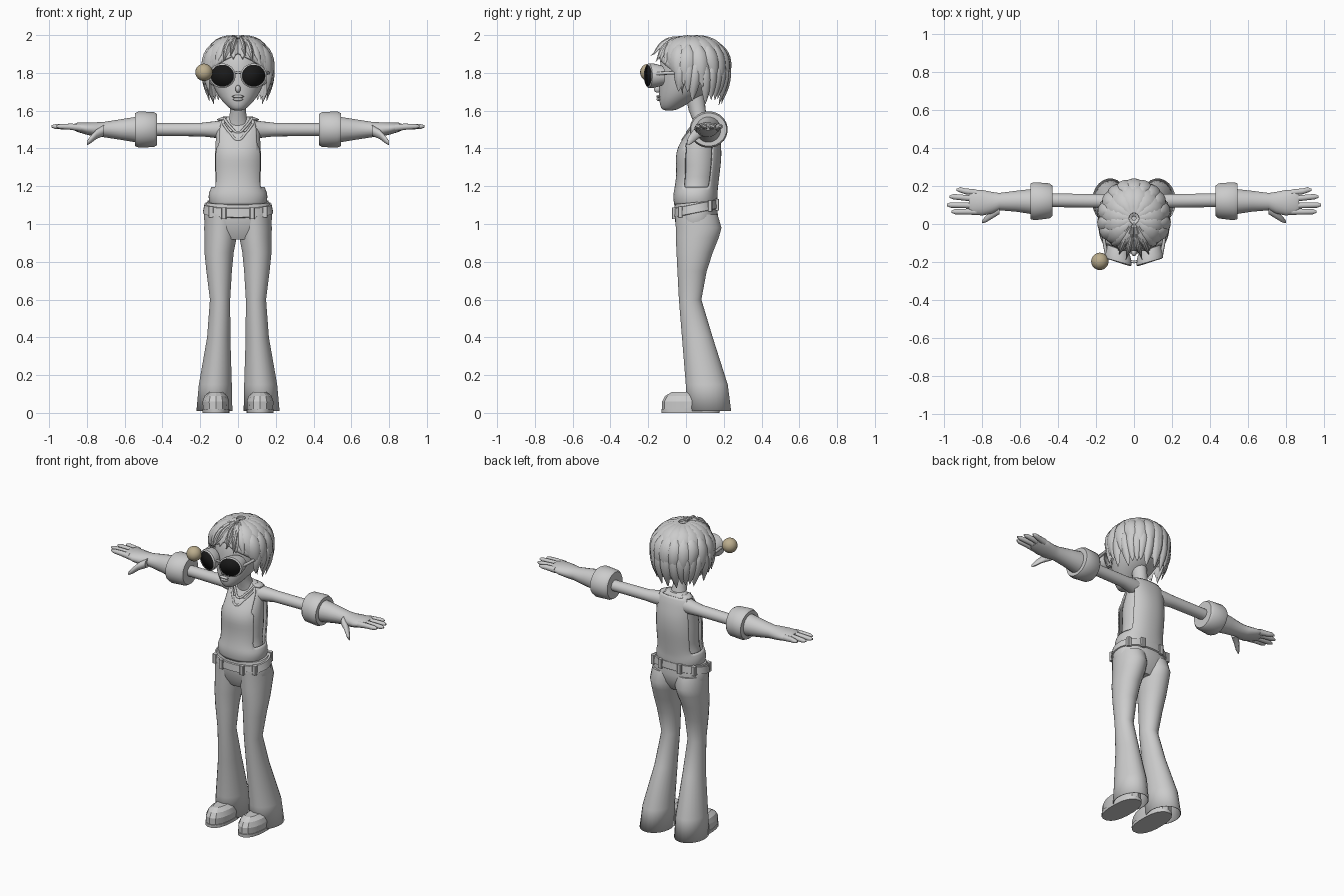
import bpy, bmesh, math, random
from mathutils import Vector

if "Cube" in bpy.data.objects:
    bpy.data.objects.remove(bpy.data.objects["Cube"])
random.seed(4)
pi = math.pi


def material(name, col):
    m = bpy.data.materials.new(name)
    m.diffuse_color = (*col, 1)
    m.use_nodes = True
    m.node_tree.nodes["Principled BSDF"].inputs["Base Color"].default_value = m.diffuse_color
    return m


def finish(name, bm, mirror=False, sub=0, thick=0, angle=40):
    bmesh.ops.recalc_face_normals(bm, faces=bm.faces)
    me = bpy.data.meshes.new(name)
    bm.to_mesh(me)
    bm.free()
    ob = bpy.data.objects.new(name, me)
    bpy.context.collection.objects.link(ob)
    bpy.ops.object.select_all(action='DESELECT')
    ob.select_set(True)
    bpy.context.view_layer.objects.active = ob
    bpy.ops.object.shade_smooth_by_angle(angle=math.radians(angle))
    if mirror:
        ob.modifiers.new("mirror", 'MIRROR').use_clip = False
        ob.modifiers["mirror"].use_mirror_merge = False
    if sub:
        ob.modifiers.new("sub", 'SUBSURF').levels = sub
        ob.modifiers["sub"].render_levels = sub
    if thick:
        ob.modifiers.new("shell", 'SOLIDIFY').thickness = thick
    return ob


def loft(bm, rings, n=20, axis='z', caps=(True, True), power=1.0, tilt=0):
    """rings: (station, centre1, centre2, radius1, radius2) along z (x,y) or x (y,z)"""
    loops = []
    for s, c1, c2, r1, r2 in rings:
        row = []
        for i in range(n):
            a = 2 * pi * (i + .5) / n
            c, d = math.cos(a), math.sin(a)
            p = c1 + r1 * math.copysign(abs(c) ** power, c)
            q = c2 + r2 * math.copysign(abs(d) ** power, d)
            row.append(bm.verts.new((p, q, s + tilt * q) if axis == 'z' else (s, p, q)))
        loops.append(row)
    for u, v in zip(loops, loops[1:]):
        for i in range(n):
            j = (i + 1) % n
            bm.faces.new((u[i], u[j], v[j], v[i]))
    for on, row in zip(caps, (loops[0], loops[-1])):
        if on:
            bm.faces.new(row)


def part(name, rings, n=20, axis='z', caps=(True, True), power=1.0, tilt=0, **kw):
    bm = bmesh.new()
    loft(bm, rings, n, axis, caps, power, tilt)
    return finish(name, bm, **kw)


def ball(name, loc, size, mat=None):
    bm = bmesh.new()
    bmesh.ops.create_uvsphere(bm, u_segments=20, v_segments=12, radius=1)
    for v in bm.verts:
        v.co = Vector(loc) + Vector(a * b for a, b in zip(v.co, size))
    ob = finish(name, bm)
    if mat:
        ob.data.materials.append(mat)


def tube(name, pts, r):
    cu = bpy.data.curves.new(name, 'CURVE')
    cu.dimensions, cu.bevel_depth, cu.bevel_resolution = '3D', r, 2
    sp = cu.splines.new('BEZIER')
    sp.bezier_points.add(len(pts) - 1)
    for b, p in zip(sp.bezier_points, pts):
        b.co, b.handle_left_type, b.handle_right_type = p, 'AUTO', 'AUTO'
    bpy.context.collection.objects.link(bpy.data.objects.new(name, cu))


# shoes and soles
part("shoes", [(.02, .117, .025, .07, .152), (.06, .117, .025, .072, .152),
               (.09, .117, .03, .062, .14), (.11, .117, .035, .036, .11)], 14, mirror=True, power=.85, angle=20)
part("soles", [(0, .117, .025, .072, .155), (.02, .117, .025, .073, .156)], 20, mirror=True, power=.85)

# flared trousers
part("trouser_legs", [(.01, .125, .12, .096, .12), (.15, .12, .11, .088, .112), (.4, .102, .06, .062, .082),
                      (.6, .095, .022, .054, .06), (.75, .1, .032, .068, .078), (.85, .1, .046, .078, .097),
                      (.93, .092, .06, .086, .115), (.98, .09, .067, .09, .122), (1.05, .085, .055, .09, .113)],
     24, caps=(False, True), mirror=True, thick=.004)
part("trouser_hips", [(.92, 0, .05, .13, .075), (.97, 0, .055, .172, .105), (1.03, 0, .055, .182, .115),
                      (1.08, 0, .05, .178, .113), (1.11, 0, .05, .165, .11)], 28, power=.9, tilt=.1)
part("belt", [(1.045, 0, .05, .17, .112), (1.05, 0, .05, .187, .122), (1.095, 0, .05, .178, .119),
              (1.1, 0, .05, .15, .1)], 32, power=.9, tilt=.2)
for k, deg in enumerate((22, 50, 128, 160)):
    a = math.radians(deg)
    x, y = .182 * math.sin(a) ** .9, .05 - .12 * math.copysign(abs(math.cos(a)) ** .9, math.cos(a))
    z = 1.04 + .2 * y
    part(f"belt_loop_{k}", [(z, x, y, .014, .012), (z + .06, x, y, .014, .012)], 8, power=.4, mirror=True)

# body under the top, neck
torso = [(1.10, 0, .05, .148, .112), (1.13, 0, .05, .157, .118), (1.165, 0, .05, .156, .117),
         (1.195, 0, .055, .141, .115), (1.25, 0, .062, .14, .114), (1.31, 0, .066, .142, .118),
         (1.36, 0, .066, .142, .122), (1.41, 0, .072, .14, .115), (1.45, 0, .082, .137, .1),
         (1.49, 0, .09, .135, .083), (1.525, 0, .098, .13, .067), (1.555, 0, .1, .112, .052),
         (1.57, 0, .095, .075, .042)]
part("body", [(z, x, y, a * .86, b * .86) for z, x, y, a, b in torso], 28)
part("neck", [(1.5, 0, .09, .07, .05), (1.55, 0, .08, .05, .045), (1.6, 0, .06, .042, .045),
              (1.69, 0, .045, .045, .05)], 18)

# loose sleeveless top with deep armholes and open neck
bm = bmesh.new()
loft(bm, torso, 36, caps=(False, False), power=.9)
cut = []
for f in bm.faces:
    x, y, z = f.calc_center_median()
    arm = abs(x) > .085 and 1.2 < z < 1.545 and -.005 < y < .135 and abs(x) > .1 - (z - 1.4) * .1
    neck = abs(x) < .07 and ((z > 1.5 and y < .1) or z > 1.55)
    if arm or neck:
        cut.append(f)
bmesh.ops.delete(bm, geom=cut, context='FACES')
finish("sleeveless_top", bm, sub=1, thick=.008, angle=180)
for k, (w, top, low, y0, y1) in enumerate(((.075, 1.56, 1.485, .065, .006), (.078, 1.53, 1.445, .045, -.018))):
    tube(f"neckline_fold_{k}", [(-w, y0, top), (-w * .5, (y0 + y1) / 2 - .008, (top + low) / 2 - .01), (0, y1, low),
                               (w * .5, (y0 + y1) / 2 - .008, (top + low) / 2 - .01), (w, y0, top)], .007)

# arms, cuffs, gloves
part("upper_arms", [(.08, .105, 1.5, .05, .05), (.13, .115, 1.5, .043, .043), (.19, .122, 1.5, .037, .036),
                    (.45, .125, 1.5, .036, .034)], 18, axis='x', mirror=True)
part("cuffs", [(.43, .122, 1.5, .04, .04), (.43, .122, 1.5, .08, .084), (.445, .122, 1.5, .093, .093),
               (.525, .12, 1.5, .101, .097), (.545, .12, 1.5, .095, .088), (.545, .12, 1.5, .05, .05)],
     24, axis='x', mirror=True)
part("gloves", [(.53, .118, 1.5, .068, .07), (.62, .12, 1.5, .056, .055), (.71, .118, 1.5, .046, .041),
                (.75, .112, 1.5, .058, .039), (.8, .112, 1.505, .068, .033), (.85, .115, 1.512, .066, .025),
                (.87, .116, 1.513, .055, .016)], 20, axis='x', mirror=True)
bm = bmesh.new()
for y0, y1, tip in ((.165, .18, .935), (.132, .144, .972), (.097, .1, .987), (.065, .065, .962)):
    loft(bm, [(.83, y0, 1.51, .018, .02), (.89, (y0 + y1) / 2, 1.515, .016, .016),
              (tip - .02, y1, 1.516, .015, .013), (tip, y1, 1.517, .006, .006)], 10, 'x')
loft(bm, [(.71, .085, 1.495, .035, .03), (.75, .052, 1.475, .026, .026), (.782, .025, 1.445, .018, .02),
          (.8, .012, 1.428, .008, .011)], 12, 'x')
finish("fingers", bm, mirror=True)

# head and face
part("head", [(1.6, 0, -.09, .025, .028), (1.612, 0, -.083, .046, .05), (1.65, 0, -.055, .085, .088),
              (1.7, 0, -.01, .12, .133), (1.76, 0, .02, .142, .163), (1.82, 0, .03, .15, .172),
              (1.9, 0, .03, .138, .16), (1.95, 0, .03, .09, .11)], 28, sub=1)
ball("nose", (0, -.15, 1.715), (.014, .02, .02))
ball("upper_lip", (0, -.145, 1.675), (.032, .012, .008))
ball("lower_lip", (0, -.143, 1.66), (.026, .013, .009))

# round sunglasses
black = material("black", (.01, .01, .01))
rim = bmesh.new()
lens = bmesh.new()
N = 32
prof = [(.056, -.192), (.062, -.203), (.07, -.198), (.07, -.175), (.058, -.13), (.052, -.13)]
rows = [[rim.verts.new((.083 + r * math.cos(2 * pi * i / N), y + .02 * math.cos(2 * pi * i / N),
                        1.785 + r * .93 * math.sin(2 * pi * i / N))) for i in range(N)] for r, y in prof]
for u, v in zip(rows, rows[1:]):
    for i in range(N):
        rim.faces.new((u[i], u[i - 1], v[i - 1], v[i]))
disc = [lens.verts.new((.083 + .061 * math.cos(2 * pi * i / N), -.197 + .02 * math.cos(2 * pi * i / N),
                        1.785 + .057 * math.sin(2 * pi * i / N))) for i in range(N)]
lens.faces.new(disc)
finish("glasses_rims", rim, mirror=True)
finish("lenses", lens, mirror=True, thick=.004).data.materials.append(black)
tube("glasses_bridge", [(-.03, -.19, 1.795), (0, -.2, 1.803), (.03, -.19, 1.795)], .007)
for s, side in ((-1, "left"), (1, "right")):
    tube("glasses_arm_" + side, [(s * .145, -.16, 1.795), (s * .158, -.08, 1.8), (s * .155, .03, 1.8)], .009)

# ball beside the glasses
ball("side_ball", (-.18, -.197, 1.803), (.046, .046, .046), material("tan", (.5, .42, .27)))


# hair: rounded shell form shared by the cap and the locks
def scalp(az, phi, r=1.0):
    """az 0 = front, 90 = +x, 180 = back; phi is measured from the crown (degrees)"""
    a, p = math.radians(az), math.radians(phi)
    if phi <= 90:
        h, z = math.sin(p) ** .85, math.cos(p) ** .92
    else:
        h, z = math.cos((p - pi / 2) * .6), -(p - pi / 2)
    return Vector((.168 * r * h * math.sin(a), .03 - .182 * r * h * math.cos(a), 1.82 + .16 * z * (r if phi < 90 else 1)))


cap = bmesh.new()
grid = []
for k in range(33):
    az = 180 * k / 32
    end = 62 + 40 * min(1, az / 75) + 38 * max(0, az - 75) / 105
    grid.append([cap.verts.new(scalp(az, 2 + (end - 2) * j / 12)) for j in range(13)])
for u, v in zip(grid, grid[1:]):
    for j in range(12):
        cap.faces.new((u[j], u[j + 1], v[j + 1], v[j]))
finish("hair_cap", cap, mirror=True, thick=-.008)


def lock(bm, az0, az1, p0, p1, width, flick=.0, lift=.06):
    rows, n = [], 9
    path = [scalp(az0 + (az1 - az0) * t, p0 + (p1 - p0) * t, 1 + lift * math.sin(pi * min(1, t + .12)) + flick * t ** 3)
            for t in [i / n for i in range(n + 1)]]
    for i, c in enumerate(path):
        t = i / n
        tan = (path[min(i + 1, n)] - path[max(i - 1, 0)]).normalized()
        out = (c - Vector((0, .03, 1.8))).normalized()
        side = tan.cross(out).normalized()
        out = side.cross(tan).normalized()
        w = width * (.35 + .65 * math.sin(pi * min(.5, t * 1.3))) * (1 - t ** 3) + .001
        d = .016 * (1 - t ** 3) + .001
        rows.append([bm.verts.new(c + side * w * a + out * d * b)
                     for a, b in ((-1, -.3), (-.55, .7), (0, 1), (.55, .7), (1, -.3), (0, -.6))])
    for u, v in zip(rows, rows[1:]):
        for i in range(6):
            bm.faces.new((u[i], u[i - 1], v[i - 1], v[i]))
    bm.faces.new(rows[0])
    bm.faces.new(rows[-1])


# layers: nape and side tips, middle tier, top tier, fringe, forelocks
hair = bmesh.new()
for az in range(72, 180, 13):
    lock(hair, az, az + random.uniform(-8, 8), 75, 140 + 14 * (az > 95) + random.uniform(-9, 5), .034, .12)
for az in range(62, 185, 20):
    lock(hair, az, az + random.uniform(-12, 12), 40, 118 + random.uniform(-8, 8), .048, .13, .08)
for az in range(45, 180, 24):
    lock(hair, az, az + random.uniform(4, 16), 6, 92 + random.uniform(-8, 8), .06, .05, .06)
for a0, a1, p1, w in ((14, 8, 74, .03), (20, 28, 80, .034), (34, 42, 84, .036), (45, 58, 98, .036),
                      (55, 70, 118, .034), (62, 74, 138, .026)):
    lock(hair, a0, a1, 12, p1, w, .06, .05)
lock(hair, 8, 12, 22, 72, .016, .28, .12)
lock(hair, 24, 24, 30, 80, .018, .16, .08)
finish("hair_locks", hair, mirror=True, angle=35)
